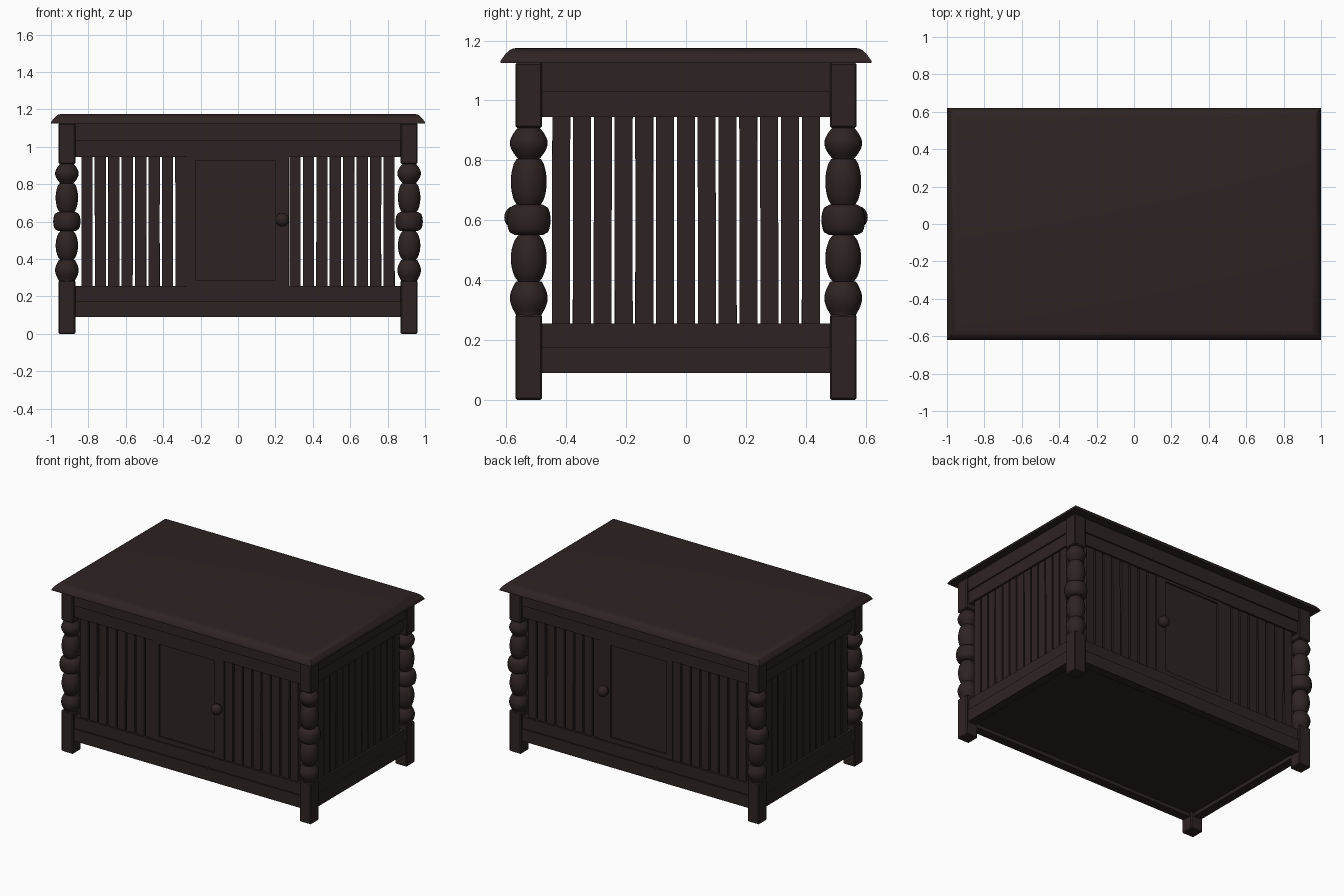
import bpy, bmesh, math, random
from mathutils import Matrix

if "Cube" in bpy.data.objects:
    bpy.data.objects.remove(bpy.data.objects["Cube"])

random.seed(4)
wood = bpy.data.materials.new("dark_brown_wood")
wood.diffuse_color = (0.027, 0.0172, 0.0168, 1)
wood.use_nodes = True
wood.node_tree.nodes["Principled BSDF"].inputs["Base Color"].default_value = wood.diffuse_color


def finish(name, bm, smooth=False, bevel=0.0):
    bmesh.ops.recalc_face_normals(bm, faces=bm.faces[:])
    me = bpy.data.meshes.new(name)
    bm.to_mesh(me)
    bm.free()
    me.materials.append(wood)
    ob = bpy.data.objects.new(name, me)
    bpy.context.collection.objects.link(ob)
    if bevel:
        mod = ob.modifiers.new("bevel", "BEVEL")
        mod.width, mod.segments = bevel, 1
    if smooth:
        bpy.ops.object.select_all(action='DESELECT')
        bpy.context.view_layer.objects.active = ob
        ob.select_set(True)
        bpy.ops.object.shade_smooth_by_angle(angle=math.radians(40))
    return ob


def box(name, x0, x1, y0, y1, z0, z1, tilt=None, bevel=0.0):
    y0, y1 = min(y0, y1), max(y0, y1)
    x0, x1 = min(x0, x1), max(x0, x1)
    m = Matrix.Translation(((x0 + x1) / 2, (y0 + y1) / 2, (z0 + z1) / 2))
    if tilt:
        m = m @ Matrix.Rotation(tilt[0], 4, tilt[1])
    m = m @ Matrix.Diagonal((x1 - x0, y1 - y0, z1 - z0, 1))
    bm = bmesh.new()
    bmesh.ops.create_cube(bm, size=1, matrix=m)
    return finish(name, bm, bevel=bevel)


def lathe(name, profile, matrix, steps=28):
    bm = bmesh.new()
    vs = [bm.verts.new((r, 0, z)) for r, z in profile]
    es = [bm.edges.new(p) for p in zip(vs, vs[1:])]
    bmesh.ops.spin(bm, geom=vs + es, cent=(0, 0, 0), axis=(0, 0, 1),
                   angle=2 * math.pi, steps=steps)
    bmesh.ops.remove_doubles(bm, verts=bm.verts[:], dist=1e-5)
    bmesh.ops.transform(bm, matrix=matrix, verts=bm.verts[:])
    return finish(name, bm, smooth=True)


LX, LY = 0.915, 0.525      # leg centres
ZB, ZT = 0.255, 0.945      # opening between the rails

# Top board with rounded-over edge
bm = bmesh.new()
loops = []
edge = [(0, 1.125), (0, 1.131), (0.008, 1.143), (0.018, 1.156),
        (0.030, 1.167), (0.041, 1.173), (0.053, 1.175)]
for i, z in edge:
    loops.append([bm.verts.new((sx * (1 - i), sy * (0.62 - i), z))
                  for sx, sy in ((-1, -1), (1, -1), (1, 1), (-1, 1))])
for a, b in zip(loops, loops[1:]):
    for k in range(4):
        bm.faces.new((a[k], a[(k + 1) % 4], b[(k + 1) % 4], b[k]))
bm.faces.new(loops[0])
bm.faces.new(loops[-1])
finish("table_top", bm, smooth=True)

# Turned leg profile: (bottom z, top z, neck radius, widest radius, roundness)
beads = [(0.285, 0.395, 0.043, 0.063, 1.0), (0.395, 0.55, 0.035, 0.060, 0.65),
         (0.55, 0.652, 0.046, 0.073, 0.35), (0.652, 0.805, 0.040, 0.060, 0.65),
         (0.805, 0.91, 0.036, 0.063, 1.0)]
profile = [(0, 0.27), (0.043, 0.27)]
for z0, z1, rn, rw, p in beads:
    for k in range(11):
        t = k / 10
        profile.append((rn + (rw - rn) * max(0, math.sin(math.pi * t)) ** p,
                        z0 + (z1 - z0) * t))
profile += [(0.043, 0.93), (0, 0.93)]

for sx in (-1, 1):
    for sy in (-1, 1):
        x, y = sx * LX, sy * LY
        h = 0.045
        lathe("turned_leg", profile, Matrix.Translation((x, y, 0)))
        box("leg_foot", x - h, x + h, y - h, y + h, 0, 0.285, bevel=0.006)
        box("leg_head", x - h, x + h, y - h, y + h, 0.908, 1.126, bevel=0.006)

# Rails: a stepped pair above and below on every side
rails = [("upper_rail_outer", 1.03, 1.126, 0.035), ("upper_rail_inner", ZT, 1.03, 0.025),
         ("lower_rail_inner", 0.175, ZB, 0.025), ("lower_rail_outer", 0.09, 0.175, 0.035)]
for s in (-1, 1):
    for name, z0, z1, out in rails:
        box("long_" + name, -LX + 0.03, LX - 0.03,
            s * (LY - 0.025), s * (LY + out), z0, z1)
        box("side_" + name, s * (LX - 0.025), s * (LX + out),
            -LY + 0.03, LY - 0.03, z0, z1)

# Floor panel set up inside the lower rails
box("floor_panel", -LX + 0.02, LX - 0.02, -LY + 0.02, LY - 0.02, 0.115, 0.14)

for s in (-1, 1):
    # Side slats
    for k in range(13):
        y = (k - 6) * 0.0695
        box("side_slat", s * (LX - 0.012), s * (LX + 0.012), y - 0.03, y + 0.03,
            ZB - 0.01, ZT + 0.01, tilt=(random.uniform(-0.003, 0.003), 'X'))
    # Slats left and right of each door
    for sx in (-1, 1):
        for k in range(8):
            x = sx * (0.305 + k * 0.0718)
            box("long_slat", x - 0.03, x + 0.03, s * (LY - 0.012), s * (LY + 0.012),
                ZB - 0.01, ZT + 0.01, tilt=(random.uniform(-0.003, 0.003), 'Y'))

    # Door frame and recessed panel
    yi, yo = s * (LY - 0.012), s * (LY + 0.018)
    box("door_stile_left", -0.275, -0.227, yi, yo, ZB, ZT)
    box("door_stile_right", 0.20, 0.272, yi, yo, ZB, ZT)
    box("door_rail_bottom", -0.227, 0.20, yi, yo, ZB, 0.287)
    box("door_rail_top", -0.227, 0.20, yi, yo, 0.927, ZT)
    box("door_panel", -0.228, 0.201, yi, s * (LY + 0.008), 0.28, 0.93)

    # Door knob: short stem and ball, pointing outwards
    knob = [(0, 0), (0.016, 0), (0.016, 0.012)]
    knob += [(0.037 * math.sin(a), 0.04 - 0.034 * math.cos(a))
             for a in [math.radians(30 + 15 * k) for k in range(10)]]
    knob += [(0, 0.074)]
    m = Matrix.Translation((0.237, s * (LY + 0.008), 0.61)) @ \
        Matrix.Rotation(-s * math.pi / 2, 4, 'X')
    lathe("door_knob", knob, m, steps=20)
